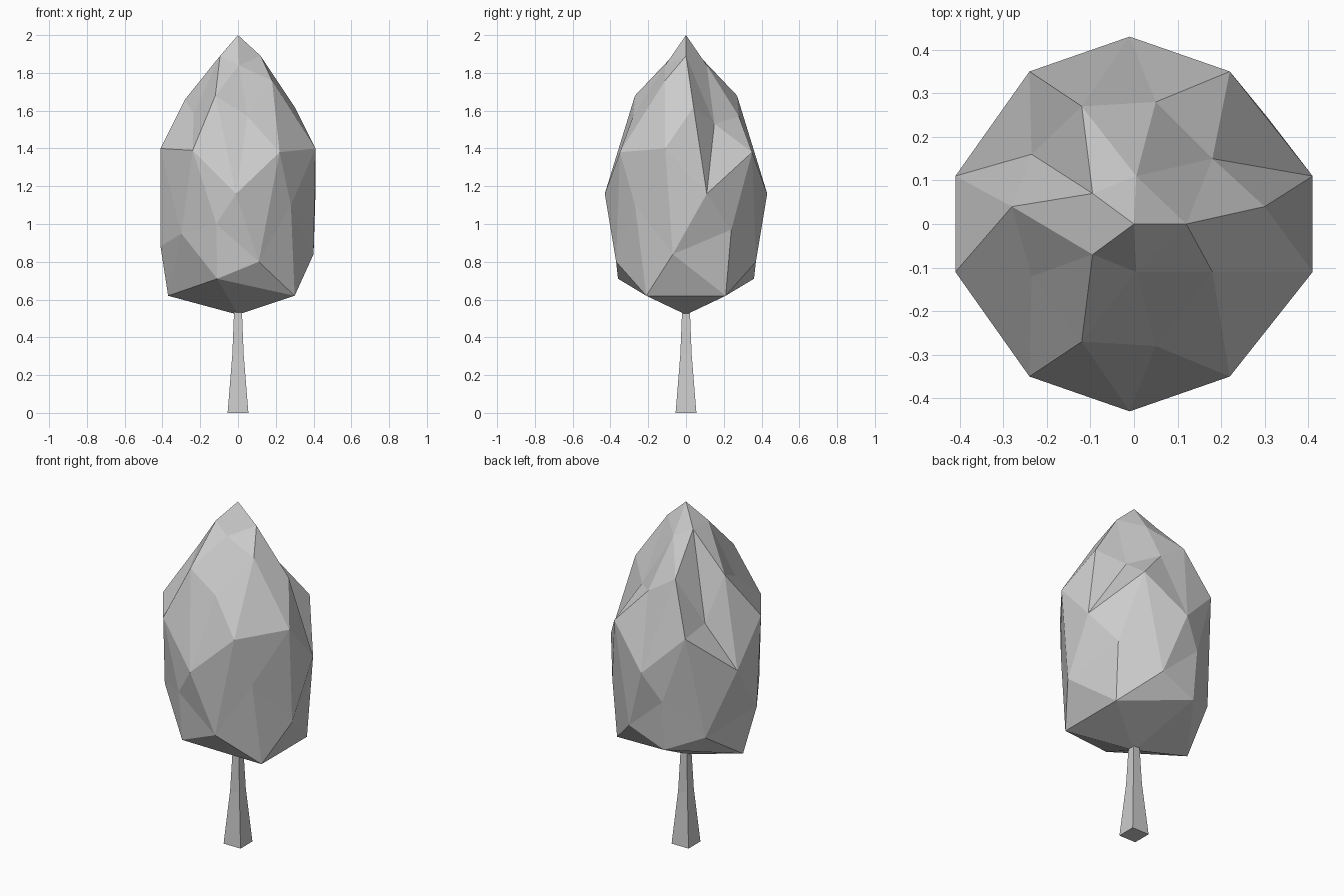
import bpy, bmesh

if "Cube" in bpy.data.objects:
    bpy.data.objects.remove(bpy.data.objects["Cube"])


def finish(bm, name):
    bmesh.ops.recalc_face_normals(bm, faces=bm.faces)
    me = bpy.data.meshes.new(name)
    bm.to_mesh(me)
    bm.free()
    ob = bpy.data.objects.new(name, me)
    bpy.context.collection.objects.link(ob)
    return ob


def mirrored(points):
    """Complete a ring with copies across the y=0 plane, in reverse order."""
    return points + [(x, -y, z) for x, y, z in reversed(points) if y > 0]


# Crown: geodesic egg (pole, rings of 5-10-10-10-5, pole), irregularly dented
crown_rings = [
    mirrored([(.12, 0, 1.89), (.005, .11, 1.84), (-.095, .07, 1.89)]),
    [(.30, .04, 1.62), (.18, .15, 1.53), (.05, .28, 1.57), (-.12, .27, 1.68),
     (-.235, .16, 1.41), (-.28, .04, 1.66), (-.235, -.12, 1.58),
     (-.12, -.27, 1.68), (.05, -.28, 1.57), (.18, -.11, 1.76)],
    [(.41, .11, 1.16), (.22, .35, 1.38), (-.01, .43, 1.16), (-.24, .35, 1.39),
     (-.41, .11, 1.16), (-.41, -.11, 1.40), (-.24, -.35, 1.39),
     (-.01, -.43, 1.16), (.22, -.35, 1.38), (.41, -.11, 1.40)],
    [(.40, -.07, .84), (.31, .24, .97), (.11, .37, .80), (-.115, .385, 1.0),
     (-.30, .25, .79), (-.41, -.07, .88), (-.30, -.25, .95),
     (-.115, -.385, 1.0), (.11, -.37, .80), (.28, -.27, 1.10)],
    mirrored([(.30, .21, .62), (-.11, .36, .71), (-.37, 0, .62)]),
]
bm = bmesh.new()
top, bottom = bm.verts.new((0, 0, 2)), bm.verts.new((0, 0, .52))
r1, r2, r3, r4, r5 = [[bm.verts.new(p) for p in ring] for ring in crown_rings]


def cap(pole, five, ten, offset):
    for i in range(5):
        j = (i + 1) % 5
        a, b, c = (ten[(2 * i + offset + k) % 10] for k in range(3))
        for tri in ((pole, five[i], five[j]), (five[i], a, b),
                    (five[i], b, five[j]), (five[j], b, c)):
            bm.faces.new(tri)


cap(top, r1, r2, 0)
cap(bottom, r5, r4, 1)
for ring in (r2, r4):
    for k in range(10):
        bm.faces.new((ring[k], r3[k], ring[(k + 1) % 10]))
        bm.faces.new((ring[k], r3[k - 1], r3[k]))
finish(bm, "crown")

# Trunk: tapered square post
bm = bmesh.new()
levels = [[bm.verts.new((sx * w, sy * w, z))
           for sx, sy in ((-1, -1), (1, -1), (1, 1), (-1, 1))]
          for w, z in ((.055, 0), (.03, .31), (.02, .56))]
for lo, hi in zip(levels, levels[1:]):
    for i in range(4):
        j = (i + 1) % 4
        bm.faces.new((lo[i], lo[j], hi[j], hi[i]))
bm.faces.new(levels[0][::-1])
bm.faces.new(levels[-1])
finish(bm, "trunk")
